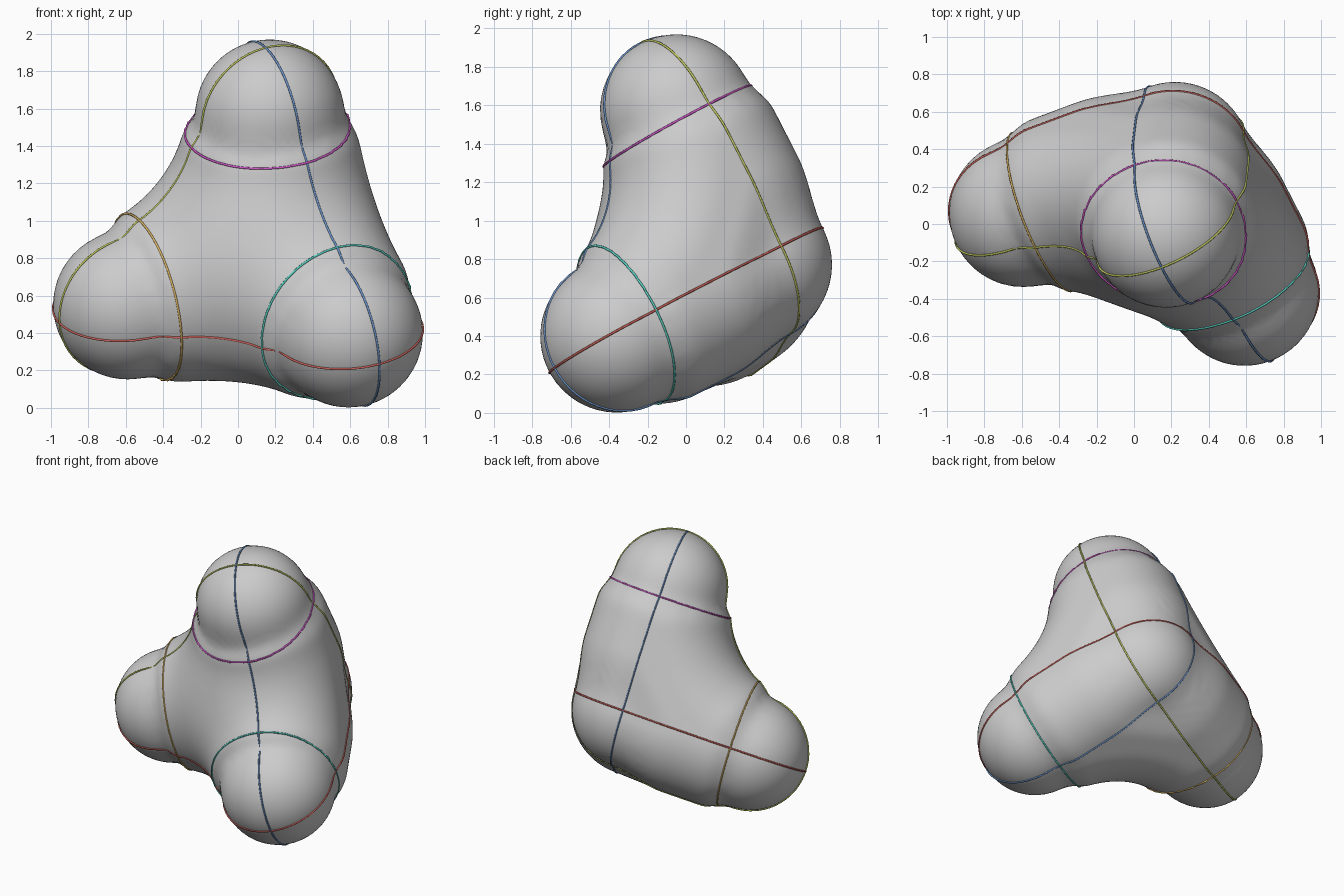
import bpy, bmesh, math
from mathutils import Vector, kdtree

if "Cube" in bpy.data.objects:
    bpy.data.objects.remove(bpy.data.objects["Cube"])

# Layout: three arms at right angles meet at a rounded back corner
R = 0.40
SWELL = 0.055
CORNER = Vector((0.22, 0.36, 0.77))
ARMS = [Vector(p) - CORNER for p in
        ((0.17, -0.05, 1.57), (0.59, -0.36, 0.40), (-0.59, 0.06, 0.55))]


def at(a, b, c):
    return CORNER + ARMS[0] * a + ARMS[1] * b + ARMS[2] * c


def ease(t):
    t = min(max(t, 0), 1)
    return t * t * (3 - 2 * t)


# Core skeleton: concave web between arm tips, bulging in the middle, plus flat sides.
# The thickness around it swells between the corner and the arm tips.
N = 64
POWER = 1.67
core, radii = [], []


def add(coef):
    s = sum(coef)
    core.append(at(*coef))
    radii.append(R + SWELL * ease(s / 0.45) * ease((0.99 - s) / 0.22))


for i in range(N + 1):
    for j in range(N + 1 - i):
        uvw = (i / N, j / N, (N - i - j) / N)
        bulge = 27 * uvw[0] * uvw[1] * uvw[2] * 0.10
        add([t ** POWER + bulge for t in uvw])
for k in range(3):
    for i in range(N + 1):
        for s in range(51):
            c = [(i / N) ** POWER * s / 50, (1 - i / N) ** POWER * s / 50]
            c.insert(k, 0.0)
            add(c)
tree = kdtree.KDTree(len(core))
for n, p in enumerate(core):
    tree.insert(p, n)
tree.balance()


def hit(origin, direction, start):
    """March inwards to the surface around the core."""
    t = start
    for _ in range(40):
        _, n, dist = tree.find(origin + direction * t)
        gap = dist - radii[n]
        if gap < 0.0005:
            break
        t -= gap * 0.9
    return origin + direction * t


# Blended body
bm = bmesh.new()
bmesh.ops.create_icosphere(bm, subdivisions=6, radius=1)
middle = at(0.24, 0.24, 0.24)
for v in bm.verts:
    v.co = hit(middle, v.co.normalized(), 1.7)
for _ in range(3):
    bmesh.ops.smooth_vert(bm, verts=bm.verts, factor=0.3,
                          use_axis_x=True, use_axis_y=True, use_axis_z=True)
for f in bm.faces:
    f.smooth = True
mesh = bpy.data.meshes.new("body")
bm.to_mesh(mesh)
bm.free()
bpy.context.collection.objects.link(bpy.data.objects.new("body", mesh))


# Thin coloured lines drawn round the body
def surface_line(name, origin, d1, d2, start, color):
    d1 = d1.normalized()
    d2 = (d2 - d1 * d2.dot(d1)).normalized()
    cu = bpy.data.curves.new(name, 'CURVE')
    cu.dimensions = '3D'
    cu.bevel_depth = 0.006
    cu.bevel_resolution = 1
    count = 160
    sp = cu.splines.new('POLY')
    sp.points.add(count - 1)
    sp.use_cyclic_u = True
    for n in range(count):
        a = 2 * math.pi * n / count
        p = hit(origin, d1 * math.cos(a) + d2 * math.sin(a), start)
        sp.points[n].co = (*p, 1)
    mat = bpy.data.materials.new(name)
    mat.diffuse_color = (*color, 1)
    mat.use_nodes = True
    mat.node_tree.nodes["Principled BSDF"].inputs["Base Color"].default_value = mat.diffuse_color
    cu.materials.append(mat)
    bpy.context.collection.objects.link(bpy.data.objects.new(name, cu))


T, Q, L = ARMS
# Long loops following each pair of arms
surface_line("red_loop", at(0, .25, .25), Q, L, 1.6, (.6, .12, .1))
surface_line("blue_loop", at(.25, .25, 0), T, Q, 1.6, (.15, .3, .6))
surface_line("yellow_loop", at(.25, 0, .25), T, L, 1.6, (.55, .6, .12))
# Rings round each arm
surface_line("magenta_ring", at(.92, 0, 0), Q, L, 0.9, (.65, .1, .6))
surface_line("teal_ring", at(0, .91, 0), T, L, 0.9, (.1, .65, .55))
surface_line("orange_ring", at(0, 0, .89), T, Q, 0.9, (.7, .45, .12))
